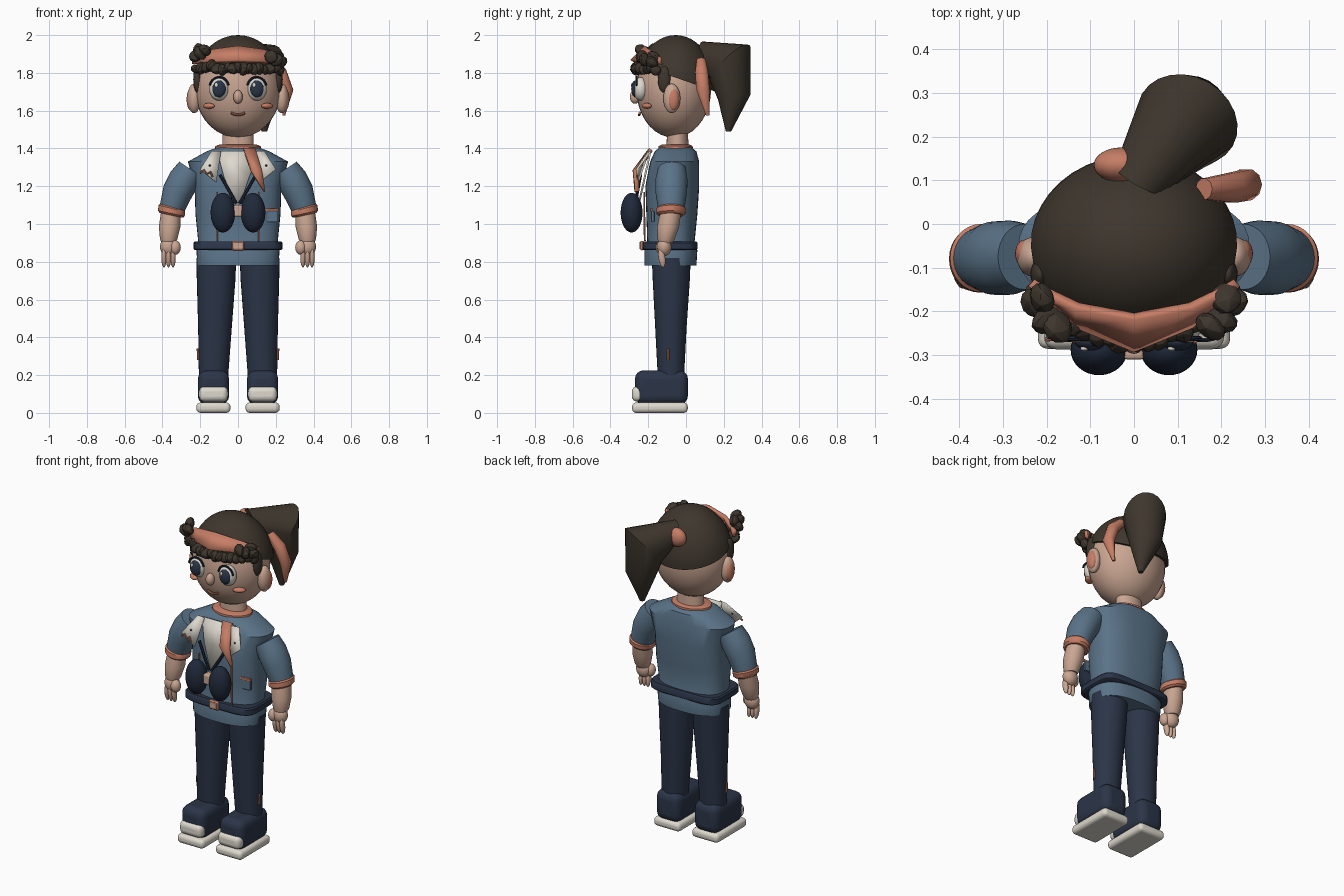
import bpy, bmesh, math, random
from mathutils import Euler, Vector

if "Cube" in bpy.data.objects:
    bpy.data.objects.remove(bpy.data.objects["Cube"])
random.seed(4)


def material(name, rgb):
    m = bpy.data.materials.new(name)
    m.use_nodes = True
    lin = [((c / 255 + 0.055) / 1.055) ** 2.4 for c in rgb] + [1]
    m.diffuse_color = lin
    m.node_tree.nodes["Principled BSDF"].inputs["Base Color"].default_value = lin
    return m


SKIN = material("skin", (202, 166, 146))
HAIR = material("dark brown", (62, 54, 45))
CORAL = material("coral", (198, 125, 101))
BLUE = material("dusty blue", (90, 115, 136))
NAVY = material("navy", (43, 53, 72))
INK = material("deep navy", (32, 41, 58))
CREAM = material("cream", (222, 217, 206))


def finish(ob, mat, angle=40):
    ob.data.materials.append(mat)
    bpy.ops.object.select_all(action="DESELECT")
    ob.select_set(True)
    bpy.context.view_layer.objects.active = ob
    bpy.ops.object.shade_smooth_by_angle(angle=math.radians(angle))
    return ob


def from_bmesh(name, bm, mat, angle=40):
    bmesh.ops.recalc_face_normals(bm, faces=bm.faces)
    mesh = bpy.data.meshes.new(name)
    bm.to_mesh(mesh)
    bm.free()
    ob = bpy.data.objects.new(name, mesh)
    bpy.context.collection.objects.link(ob)
    return finish(ob, mat, angle)


def ellipsoid(name, loc, radii, mat, rot=(0, 0, 0)):
    bpy.ops.mesh.primitive_uv_sphere_add(segments=32, ring_count=18, location=loc, rotation=rot)
    ob = bpy.context.object
    ob.name, ob.scale = name, radii
    return finish(ob, mat)


def box(name, loc, size, mat, bevel=0.0):
    bpy.ops.mesh.primitive_cube_add(size=1, location=loc)
    ob = bpy.context.object
    ob.name, ob.scale = name, size
    bpy.ops.object.transform_apply(location=False, rotation=False, scale=True)
    if bevel:
        mod = ob.modifiers.new("bevel", "BEVEL")
        mod.width, mod.segments = bevel, 4
    return finish(ob, mat)


def loft(name, rings, mat, sides=32, power=2.0, angle=40):
    """Rings are (centre, radius x, radius y, euler degrees)."""
    bm, loops = bmesh.new(), []
    for centre, rx, ry, rot in rings:
        turn = Euler([math.radians(a) for a in rot]).to_matrix()
        loop = []
        for i in range(sides):
            c, s = math.cos(math.tau * i / sides), math.sin(math.tau * i / sides)
            p = Vector((math.copysign(abs(c) ** (2 / power), c) * rx,
                        math.copysign(abs(s) ** (2 / power), s) * ry, 0))
            loop.append(bm.verts.new(turn @ p + Vector(centre)))
        loops.append(loop)
    for a, b in zip(loops, loops[1:]):
        for i in range(sides):
            j = (i + 1) % sides
            bm.faces.new((a[i], a[j], b[j], b[i]))
    bm.faces.new(loops[0])
    bm.faces.new(loops[-1])
    return from_bmesh(name, bm, mat, angle)


def sheet(name, lower, upper, mat, thick=0.01):
    """Strip of cloth between two edges."""
    bm = bmesh.new()
    lo, up = [bm.verts.new(p) for p in lower], [bm.verts.new(p) for p in upper]
    for i in range(len(lo) - 1):
        bm.faces.new((lo[i], lo[i + 1], up[i + 1], up[i]))
    ob = from_bmesh(name, bm, mat, 25)
    mod = ob.modifiers.new("thickness", "SOLIDIFY")
    mod.thickness, mod.offset = thick, 0
    return ob


def tube(name, points, radius, mat):
    curve = bpy.data.curves.new(name, "CURVE")
    curve.dimensions, curve.bevel_depth, curve.bevel_resolution = "3D", radius, 2
    curve.use_fill_caps = True
    spline = curve.splines.new("POLY")
    spline.points.add(len(points) - 1)
    for p, co in zip(spline.points, points):
        p.co = (*co, 1)
    ob = bpy.data.objects.new(name, curve)
    bpy.context.collection.objects.link(ob)
    bpy.ops.object.select_all(action="DESELECT")
    ob.select_set(True)
    bpy.context.view_layer.objects.active = ob
    bpy.ops.object.convert(target="MESH")
    return finish(bpy.context.object, mat)


FLAT = (0, 0, 0)

# Torso: height, half width, front, back
body = [(0.78, .215, -.22, .055), (.86, .22, -.22, .06), (.9, .21, -.205, .045), (1.05, .225, -.21, .06),
        (1.2, .23, -.215, .07), (1.33, .265, -.19, .07), (1.385, .165, -.165, .055), (1.405, .11, -.14, .03)]
loft("shirt", [((0, (f + b) / 2, z), w, (b - f) / 2, FLAT) for z, w, f, b in body], BLUE, 40, 2.5, 32)
loft("belt", [((0, -.085, z), w, d, FLAT) for z, w, d in
              ((.862, .228, .14), (.868, .235, .146), (.9, .235, .146), (.908, .228, .14))], NAVY, 32, 5)
box("buckle_frame", (0, -.233, .886), (.062, .016, .05), CORAL, .005)
box("buckle", (0, -.24, .886), (.05, .014, .038), SKIN, .004)

# Neck, neckerchief and collar
loft("neck", [((0, -.045, 1.36), .085, .06, FLAT), ((0, -.045, 1.5), .08, .055, FLAT)], SKIN)
loft("neck_scarf", [((0, -.055, z), w, w * .75, FLAT) for z, w in
                    ((1.385, .115), (1.395, .123), (1.412, .12), (1.42, .1))], CORAL)


def chest(x, z, lift=0.0):
    return (x, -.185 - .22 * (1.4 - z) - lift, z)


sheet("inner_shirt", [chest(-.11, 1.385), chest(-.075, 1.25), chest(-.01, 1.1)],
      [chest(.11, 1.385), chest(.06, 1.25), chest(.01, 1.1)], CREAM)
for s, side in ((1, "left"), (-1, "right")):
    sheet(side + "_collar_flap", [chest(s * .09, 1.385, .01), chest(s * .115, 1.22, .03)],
          [chest(s * .14, 1.385, .0), chest(s * .2, 1.29, .05)], CREAM)
    ellipsoid(side + "_collar_button", chest(s * .15, 1.31, .035), (.006, .01, .006), NAVY)
sheet("scarf_tail", [chest(.03, 1.395, .0), chest(.07, 1.28, .06), chest(.138, 1.17, .025)],
      [chest(.09, 1.395, .0), chest(.125, 1.28, .05), chest(.142, 1.175, .025)], CORAL, .025)
tube("chest_embroidery", [chest(x, z, .05) for x, z in
                          ((-.2, 1.27), (-.18, 1.285), (-.165, 1.265), (-.145, 1.275), (-.135, 1.25))], .006, CORAL)
box("pocket_flap", (.175, -.182, 1.075), (.08, .016, .014), CORAL, .003)
box("pocket", (.175, -.176, 1.04), (.075, .016, .06), BLUE, .004)

# Binoculars
for s, side in ((1, "left"), (-1, "right")):
    ellipsoid(side + "_binocular_barrel", (s * .08, -.288, 1.06), (.065, .058, .105), INK)
    tube(side + "_binocular_strap", [chest(s * .095, 1.26, .025), (s * .01, -.268, 1.11)], .009, INK)
    tube(side + "_vest_seam", [(s * .11, -.218, .91), (s * .11, -.221, 1.05), (s * .11, -.221, 1.17)], .005, CORAL)
box("binocular_bridge", (0, -.285, 1.07), (.045, .05, .06), SKIN, .008)

# Arms, legs and shoes
for s, side in ((1, "left"), (-1, "right")):
    def ring(x, y, z, rx, ry, tilt=0):
        return ((s * x, y, z), rx, ry, (0, s * tilt, 0))

    loft(side + "_sleeve", [ring(.25, -.075, 1.29, .073, .075, -33), ring(.285, -.077, 1.235, .083, .085, -30),
                            ring(.32, -.078, 1.17, .08, .084, -24), ring(.35, -.078, 1.08, .067, .07, -15)], BLUE)
    loft(side + "_cuff", [ring(.349, -.078, 1.09, .066, .07, -14), ring(.35, -.078, 1.082, .073, .078, -14),
                          ring(.353, -.08, 1.056, .072, .077, -12), ring(.354, -.08, 1.046, .062, .066, -12)], CORAL)
    loft(side + "_forearm", [ring(.355, -.08, 1.07, .052, .056), ring(.362, -.095, .985, .057, .058),
                             ring(.367, -.105, .92, .046, .045), ring(.368, -.108, .9, .036, .036)], SKIN)
    ellipsoid(side + "_palm", (s * .368, -.115, .88), (.045, .038, .05), SKIN)
    ellipsoid(side + "_thumb", (s * .332, -.13, .875), (.029, .03, .038), SKIN)
    for i in range(3):
        ellipsoid(f"{side}_finger_{i + 1}", (s * (.344 + .024 * i), -.128, .822), (.014, .018, .052), SKIN, (.15, 0, 0))
    loft(side + "_trouser_leg", [ring(.115, -.078, .82, .106, .103), ring(.116, -.078, .7, .102, .098),
                                 ring(.122, -.08, .45, .089, .083), ring(.13, -.08, .18, .077, .069)], NAVY)
    tube(side + "_trouser_tab", [(s * .21, -.094, .28), (s * .213, -.094, .34)], .006, CORAL)
    box(side + "_shoe", (s * .13, -.13, .135), (.165, .28, .18), NAVY, .045)
    box(side + "_toe_cap", (s * .13, -.252, .1), (.152, .07, .08), CREAM, .028)
    box(side + "_sole", (s * .13, -.138, .0275), (.18, .295, .055), CREAM, .022)

# Head and face
ellipsoid("head", (0, -.065, 1.715), (.228, .198, .258), SKIN)
ellipsoid("nose", (0, -.27, 1.673), (.025, .027, .036), SKIN)
tube("mouth", [(x, -.248 + abs(x) * .1, 1.578 + x * x * 8) for x in (-.036, -.024, -.012, 0, .012, .024, .036)],
     .007, CORAL)
for s, side in ((1, "left"), (-1, "right")):
    ellipsoid(side + "_ear", (s * .232, -.075, 1.665), (.036, .045, .078), SKIN)
    ellipsoid(side + "_inner_ear", (s * .25, -.068, 1.66), (.022, .032, .058), CORAL)
    ellipsoid(side + "_cheek", (s * .155, -.208, 1.625), (.036, .02, .015), CORAL, (0, 0, s * .6))
    ellipsoid(side + "_eye_white", (s * .1, -.24, 1.715), (.052, .042, .062), CREAM)
    ellipsoid(side + "_iris", (s * .1, -.268, 1.715), (.036, .022, .045), NAVY)
    ellipsoid(side + "_eye_shine", (s * .1 - .014, -.285, 1.735), (.009, .006, .012), CREAM)
    arc = [math.radians(a) for a in range(15, 166, 15)]
    tube(side + "_lashes", [(s * .1 + .052 * math.cos(a), -.262, 1.718 + .06 * math.sin(a)) for a in arc], .006, INK)

# Hair cap, trimmed along a slanting hairline
bm = bmesh.new()
bmesh.ops.create_uvsphere(bm, u_segments=40, v_segments=24, radius=1)
for v in bm.verts:
    v.co = Vector((v.co.x * .24, v.co.y * .213 - .055, v.co.z * .275 + 1.725))
bmesh.ops.bisect_plane(bm, geom=bm.verts[:] + bm.edges[:] + bm.faces[:], plane_co=(0, -.055, 1.775),
                       plane_no=(0, .35, 1), clear_inner=True)
bmesh.ops.holes_fill(bm, edges=[e for e in bm.edges if e.is_boundary], sides=0)
from_bmesh("hair_cap", bm, HAIR)


def curl(name, loc, r):
    bpy.ops.mesh.primitive_ico_sphere_add(subdivisions=2, radius=1, location=loc,
                                          rotation=[random.uniform(0, 3) for _ in range(3)])
    ob = bpy.context.object
    ob.name, ob.scale = name, (r, r * .75, r * 1.1)
    finish(ob, HAIR, 20)


for i in range(17):
    x = -.224 + .028 * i
    curl(f"fringe_curl_{i + 1}", (x, -.262 + 2 * x * x, 1.828 + random.uniform(-.014, .014)), random.uniform(.026, .036))
for s, side in ((1, "left"), (-1, "right")):
    ellipsoid(side + "_sideburn", (s * .215, -.115, 1.765), (.022, .034, .07), HAIR)
    top = .02 if s < 0 else -.015
    for i, (x, y, z) in enumerate(((.2, -.22, 1.885), (.225, -.18, 1.87), (.175, -.235, 1.9), (.21, -.17, 1.9))):
        curl(f"{side}_temple_curl_{i + 1}", (s * x, y, z + top), .036)

# Headband with its knot and hanging tail
span = (-.235, -.2, -.13, 0, .13, .2, .235)
sheet("headband", [(x, -.285 + 2.1 * x * x + abs(x) * .15, 1.862 - .3 * x * x) for x in span],
      [(x, -.212 + 1.4 * x * x, 1.937 - 1.0 * x * x) for x in span], CORAL, .022)
ellipsoid("hair_tie", (-.03, .135, 1.89), (.062, .04, .055), CORAL)
loft("headband_tail", [((.16, .08, 1.865), .025, .025, (0, -40, 0)), ((.225, .083, 1.8), .035, .036, (0, -35, 0)),
                       ((.26, .09, 1.71), .033, .037, FLAT), ((.243, .115, 1.575), .007, .01, FLAT)], CORAL, 10)

# Ponytail
loft("ponytail", [((.01, .1, 1.897), .062, .07, (100, 0, -30)), ((.122, .238, 1.84), .12, .148, (48, 0, -30)),
                  ((.13, .255, 1.67), .09, .085, (10, 0, -30)), ((.14, .225, 1.49), .014, .014, (0, 0, -30))],
     HAIR, 24, 2.0, 35)
